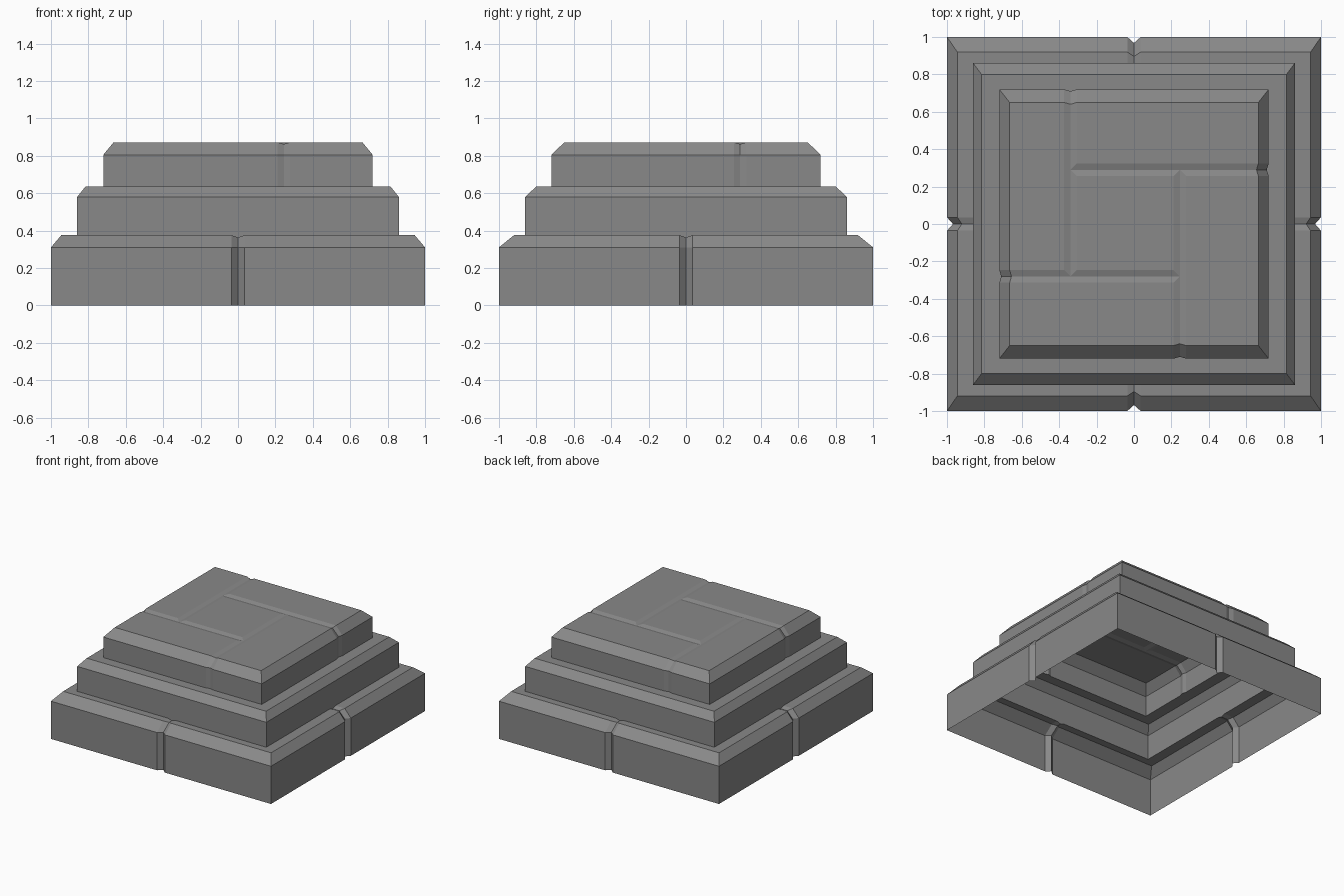
import bpy, bmesh

if "Cube" in bpy.data.objects:
    bpy.data.objects.remove(bpy.data.objects["Cube"])

# Dark grey stone
stone = bpy.data.materials.new("dark_stone")
stone.diffuse_color = (0.25, 0.25, 0.25, 1)
stone.use_nodes = True
stone.node_tree.nodes["Principled BSDF"].inputs["Base Color"].default_value = stone.diffuse_color


def make_object(name, bm):
    bmesh.ops.remove_doubles(bm, verts=bm.verts, dist=0.0005)
    mesh = bpy.data.meshes.new(name)
    bm.to_mesh(mesh)
    bm.free()
    mesh.materials.append(stone)
    obj = bpy.data.objects.new(name, mesh)
    bpy.context.collection.objects.link(obj)
    return obj


def ring(hx, hy, z, joints, w, depth=0.0, drop=0.0):
    """Rectangular loop with one V notch per side (front, right, back, left)."""
    f, r, b, l = joints
    lo = z - drop
    return [(-hx, -hy, z), (f - w, -hy, z), (f, -hy + depth, lo), (f + w, -hy, z),
            (hx, -hy, z), (hx, r - w, z), (hx - depth, r, lo), (hx, r + w, z),
            (hx, hy, z), (b + w, hy, z), (b, hy - depth, lo), (b - w, hy, z),
            (-hx, hy, z), (-hx, l + w, z), (-hx + depth, l, lo), (-hx, l - w, z)]


def loft(name, rings):
    bm = bmesh.new()
    loops = [[bm.verts.new(p) for p in pts] for pts in rings]
    for a, b in zip(loops, loops[1:]):
        n = len(a)
        for i in range(n):
            j = (i + 1) % n
            bm.faces.new((a[i], a[j], b[j], b[i]))
    return make_object(name, bm)


# Bottom and middle steps: open underneath, joints at the middle of each side
mid = (0, 0, 0, 0)
W = 0.036
loft("lower_steps", [
    ring(1, 1, 0, mid, W, 0.032),
    ring(1, 1, 0.31, mid, W, 0.032),
    ring(0.945, 0.92, 0.375, mid, W, 0.025, 0.012),
    ring(0.86, 0.86, 0.375, mid, W, 0, 0.012),
    ring(0.86, 0.86, 0.58, mid, W),
    ring(0.815, 0.80, 0.636, mid, W)])

# Top step: joints follow the pinwheel paving
X0, X1, Y0, Y1 = -0.34, 0.245, -0.28, 0.29
EX, EY, TOP, G, D = 0.665, 0.65, 0.872, 0.034, 0.01
joints = (X1, Y1, X0, Y0)
loft("top_step", [
    ring(0.815, 0.80, 0.636, joints, G),
    ring(0.72, 0.72, 0.636, joints, G, D),
    ring(0.72, 0.72, 0.805, joints, G, D),
    ring(EX, EY, TOP, joints, G, D, D)])

# Pinwheel of five slabs separated by shallow V grooves
bm = bmesh.new()
slabs = [(-EX, X0, Y0, EY), (X0, EX, Y1, EY), (X1, EX, -EY, Y1),
         (-EX, X1, -EY, Y0), (X0, X1, Y0, Y1)]
for xa, xb, ya, yb in slabs:
    outer = [abs(ya) == EY, abs(xb) == EX, abs(yb) == EY, abs(xa) == EX]

    def corners(on_rim, on_groove, z):
        s = [on_rim if o else on_groove for o in outer]
        x1, x2, y1, y2 = xa + s[3], xb - s[1], ya + s[0], yb - s[2]
        return [bm.verts.new((x, y, z)) for x, y in
                ((x1, y1), (x2, y1), (x2, y2), (x1, y2))]

    high = corners(0, G, TOP)
    low = corners(D, 0, TOP - D)
    bm.faces.new(high)
    for i in range(4):
        if not outer[i]:
            j = (i + 1) % 4
            bm.faces.new((low[i], low[j], high[j], high[i]))
bmesh.ops.delete(bm, geom=[v for v in bm.verts if not v.link_faces], context='VERTS')
make_object("paving_slabs", bm)
